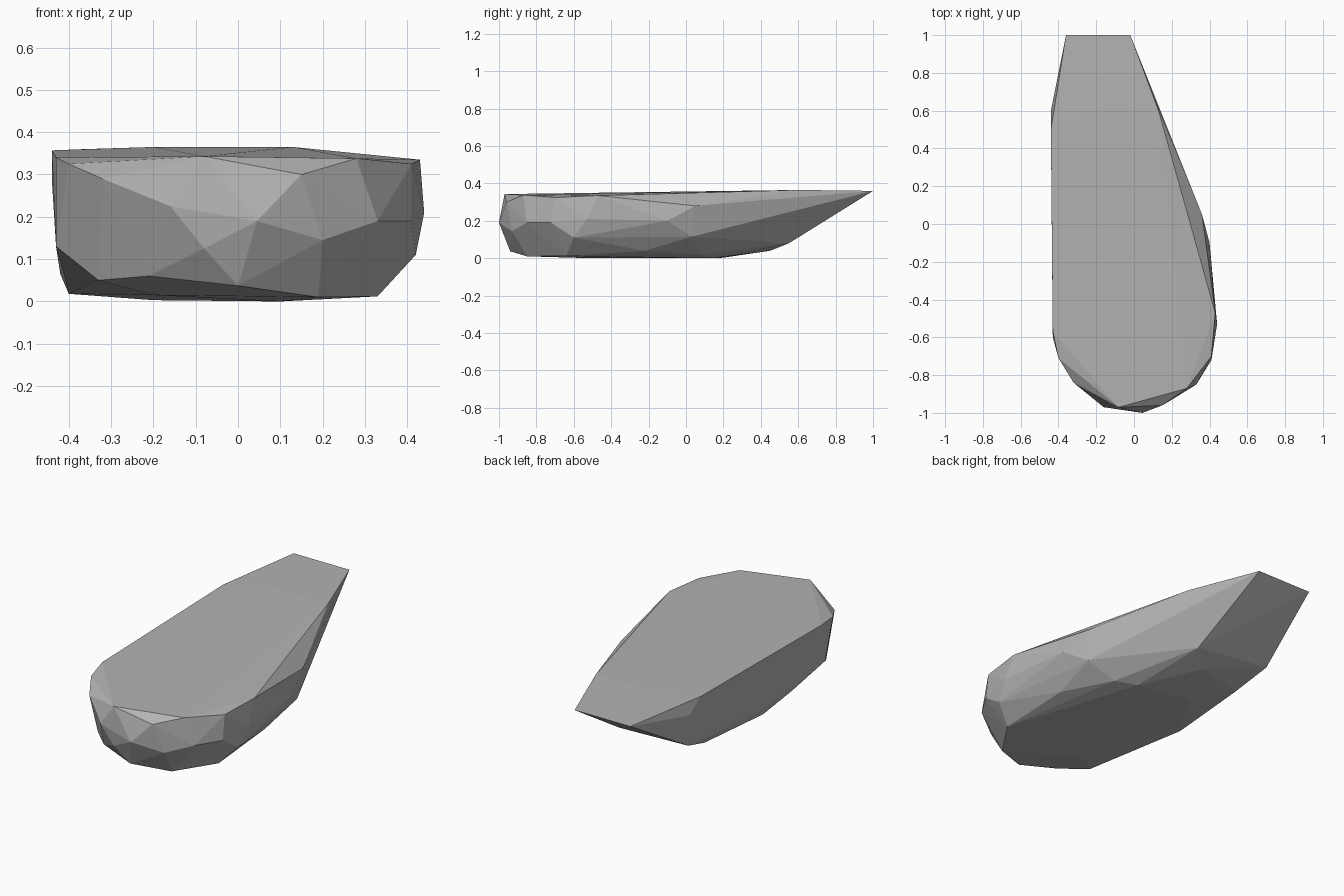
import bpy
import bmesh

# Remove the default cube only
default_cube = bpy.data.objects.get("Cube")
if default_cube:
    bpy.data.objects.remove(default_cube, do_unlink=True)


def make_material(name, colour):
    material = bpy.data.materials.new(name)
    material.use_nodes = True
    material.diffuse_color = colour
    shader = material.node_tree.nodes["Principled BSDF"]
    shader.inputs["Base Color"].default_value = colour
    shader.inputs["Roughness"].default_value = 0.9
    return material


def make_faceted_stone(name, bands, material):
    """Wrap a tight convex skin around the corner points of every band."""
    mesh = bpy.data.meshes.new(name)
    stone = bpy.data.objects.new(name, mesh)
    bpy.context.scene.collection.objects.link(stone)
    bm = bmesh.new()
    for corners in bands.values():
        for corner in corners:
            bm.verts.new([value / 100 for value in corner])
    hull = bmesh.ops.convex_hull(bm, input=bm.verts[:])
    # Discard corners that ended up inside the skin
    leftovers = hull["geom_interior"] + hull["geom_unused"]
    loose = {item for item in leftovers if isinstance(item, bmesh.types.BMVert)}
    bmesh.ops.delete(bm, geom=list(loose), context="VERTS")
    bmesh.ops.recalc_face_normals(bm, faces=bm.faces[:])
    for face in bm.faces:
        face.smooth = False
    bm.to_mesh(mesh)
    bm.free()
    mesh.materials.append(material)
    return stone


# Corner points in hundredths of a unit, grouped from the top of the slab down
bands = {
    # Flat upper surface, narrowing to the straight back edge
    "top_rim": [
        (-36, 100, 36), (-2, 100, 36), (13, 60, 36.5), (43, -47, 33.5),
        (41, -70, 32.5), (28, -87, 33.8), (-8, -97, 34.3), (-40, -71, 32.5),
        (-43, -57, 34), (-44, 50, 35.7), (-20, 60, 36.5),
    ],
    # Shoulder facets just below the rim
    "shoulder": [
        (-32, -84, 29), (15, -96, 30), (36, 5, 28), (-44, 60, 29),
    ],
    # Widest part of the rounded front and sides
    "belly": [
        (-16, -97, 22.5), (4.5, -100, 19), (33, -85, 19), (41, -72, 19),
        (44, -53, 21), (20, -93, 14.5), (-8, -97, 12.5), (40, -10, 20),
        (-43, -60, 13),
    ],
    # Lower facets curving under
    "lower_edge": [
        (42, -60, 11), (34, 3, 11.5), (2, 55, 8), (-42, 58, 11),
        (-42, -6, 6.5), (-41, -34, 6), (-33, -75, 5), (-21, -87, 6),
        (0, -94, 3.7),
    ],
    # Underside
    "base": [
        (19, -85, 1), (33, -64, 1.2), (32, -22, 4), (20, 8, 2),
        (-10, 45, 4), (-38, 38, 4), (-40, -10, 1.8), (-20, 20, 0.3),
        (10, 15, 0), (-20, -64, 1.5), (10, -50, 0),
    ],
}

stone_grey = make_material("stone_grey", (0.45, 0.45, 0.45, 1))
make_faceted_stone("flat_stone", bands, stone_grey)
